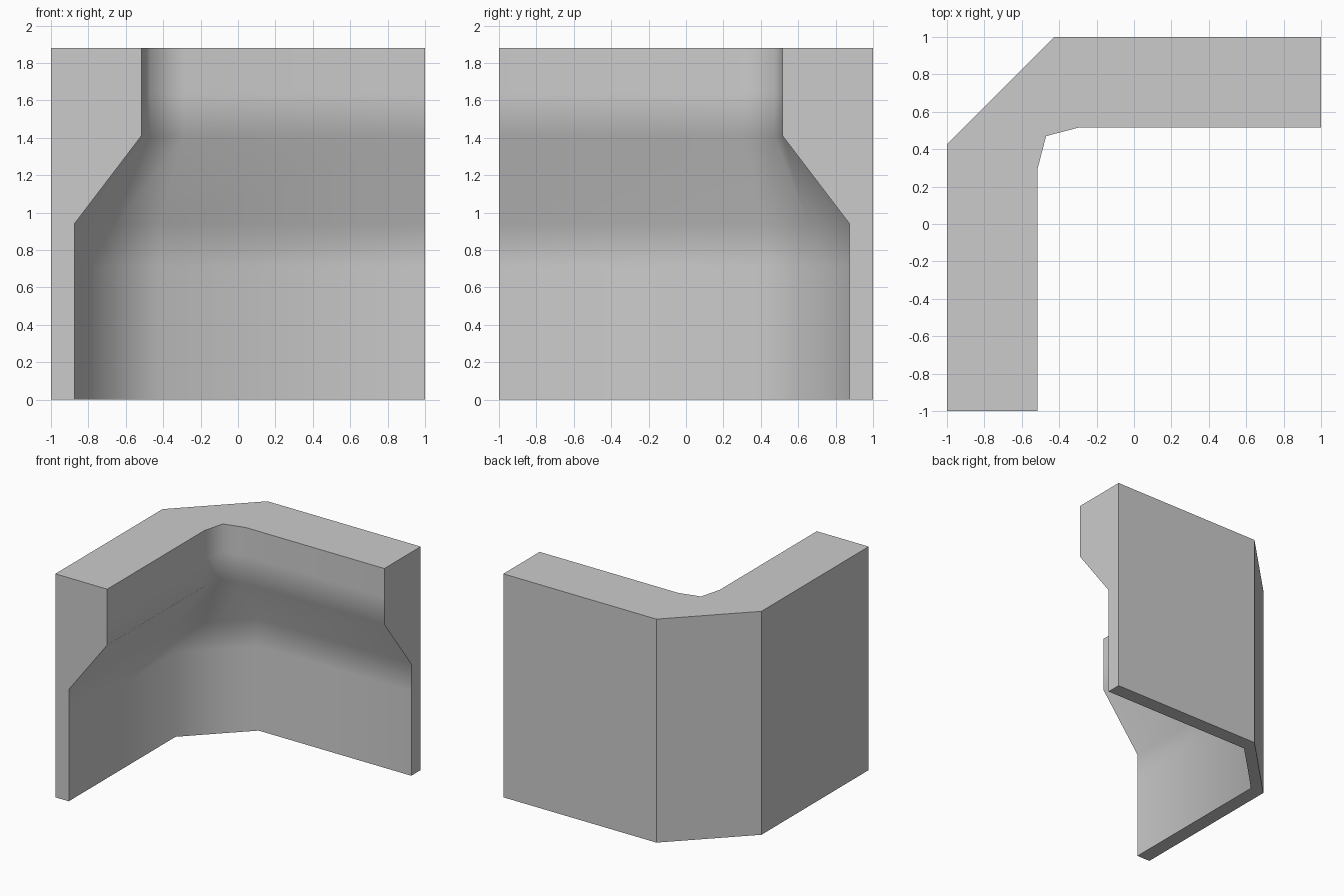
import bpy, bmesh

if "Cube" in bpy.data.objects:
    bpy.data.objects.remove(bpy.data.objects["Cube"])

HEIGHT = 1.88
# Plan outlines (x, y), running from the front end round to the right end
OUTER = [(-1, -1), (-1, 0.425), (-0.425, 1), (1, 1)]
INNER_LOW = [(-0.875, -1), (-0.875, 0.42), (-0.648, 0.648), (-0.42, 0.875), (1, 0.875)]
INNER_HIGH = [(-0.517, -1), (-0.517, 0.29), (-0.47, 0.47), (-0.29, 0.517), (1, 0.517)]
# Height levels of the inner wall; the thick upper ledge overhangs the thin base
LEVELS = [(0, INNER_LOW), (0.71, INNER_LOW), (0.94, INNER_LOW),
          (1.41, INNER_HIGH), (1.64, INNER_HIGH), (HEIGHT, INNER_HIGH)]

bm = bmesh.new()


def ring(outline, z):
    return [bm.verts.new((x, y, z)) for x, y in outline]


def skin(rows, smooth):
    for a, b in zip(rows, rows[1:]):
        for i in range(len(a) - 1):
            bm.faces.new((a[i], a[i + 1], b[i + 1], b[i])).smooth = smooth


outer = [ring(OUTER, z) for z in (0, HEIGHT)]
inner = [ring(outline, z) for z, outline in LEVELS]

# Flat faceted outside, smooth inside
skin(outer, False)
skin(inner, True)

# Flat bottom, top and two end caps
for k in (0, -1):
    bm.faces.new(outer[k] + inner[k][::-1])
    bm.faces.new([outer[1][k], outer[0][k]] + [row[k] for row in inner])

bmesh.ops.recalc_face_normals(bm, faces=bm.faces)

# Keep the rims between inside and caps crisp
for e in bm.edges:
    e.smooth = all(f.smooth for f in e.link_faces)

mesh = bpy.data.meshes.new("corner_wall")
bm.to_mesh(mesh)
bm.free()
wall = bpy.data.objects.new("corner_wall", mesh)
bpy.context.collection.objects.link(wall)
